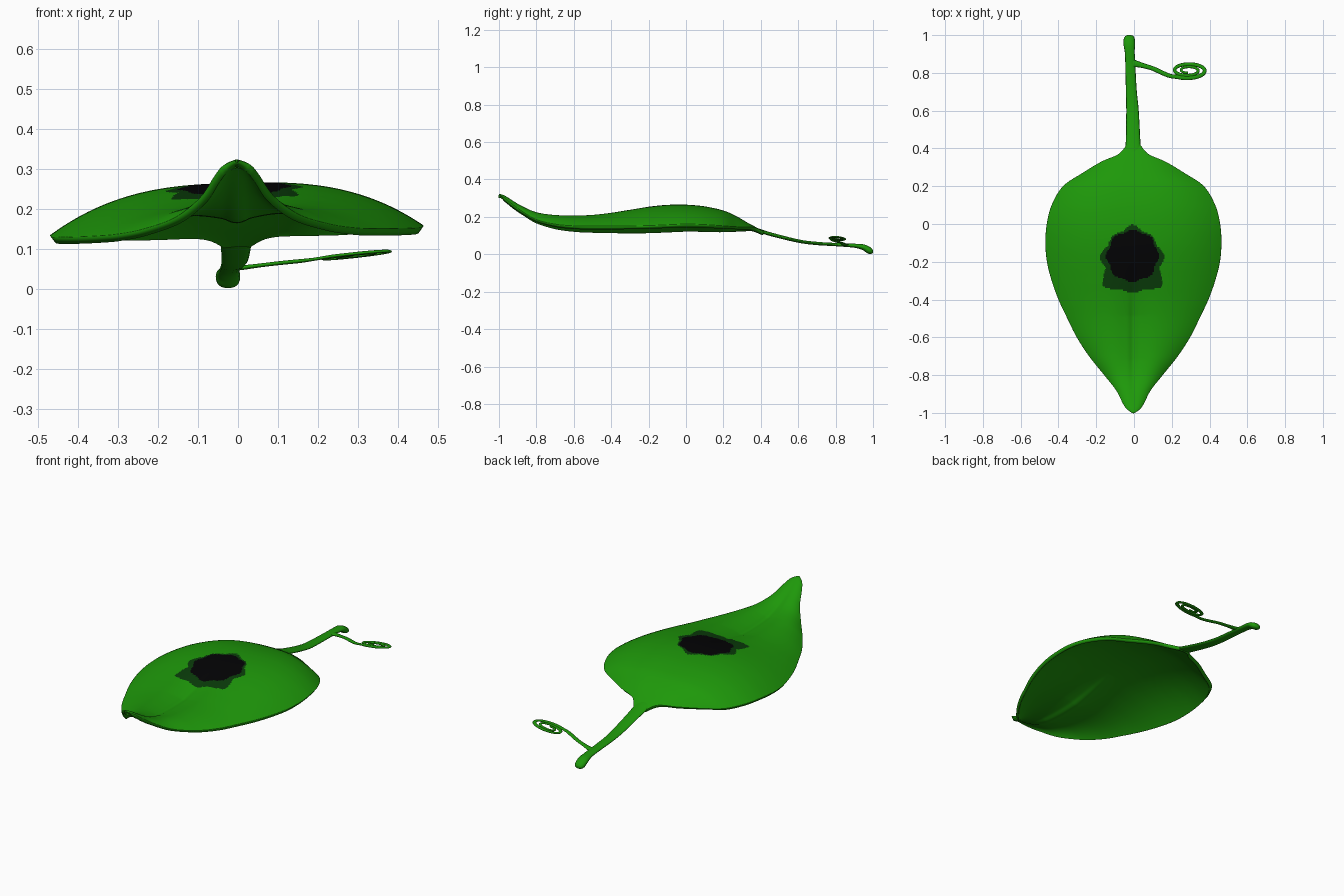
import bpy, bmesh, math
from mathutils import Vector

if "Cube" in bpy.data.objects:
    bpy.data.objects.remove(bpy.data.objects["Cube"])


def material(name, rgb):
    m = bpy.data.materials.new(name)
    m.diffuse_color = (*rgb, 1)
    m.use_nodes = True
    m.node_tree.nodes["Principled BSDF"].inputs["Base Color"].default_value = m.diffuse_color
    return m


green = material("leaf green", (0.013, 0.315, 0.003))
dark = material("dark green", (0.003, 0.046, 0.003))
black = material("black", (0.001, 0.001, 0.0015))


def spline(rows, steps):
    """Catmull-Rom through rows of numbers."""
    out = []
    for i in range(len(rows) - 1):
        a, b = rows[max(i - 1, 0)], rows[i]
        c, d = rows[i + 1], rows[min(i + 2, len(rows) - 1)]
        for k in range(steps):
            t = k / steps
            out.append([0.5 * (2 * q + (r - p) * t + (2 * p - 5 * q + 4 * r - s) * t * t
                               + (3 * q - p - 3 * r + s) * t ** 3)
                        for p, q, r, s in zip(a, b, c, d)])
    out.append(list(rows[-1]))
    return out


def finish(name, bm, mats):
    me = bpy.data.meshes.new(name)
    bm.normal_update()
    bm.to_mesh(me)
    bm.free()
    for m in mats:
        me.materials.append(m)
    ob = bpy.data.objects.new(name, me)
    bpy.context.collection.objects.link(ob)
    for p in me.polygons:
        p.use_smooth = True
    return ob


def tube(name, rows, n=14):
    """Flattened tube; rows are x, y, z, half width, half height."""
    bm = bmesh.new()
    rings = []
    for i, (x, y, z, w, h) in enumerate(rows):
        p0, p1 = rows[max(i - 1, 0)], rows[min(i + 1, len(rows) - 1)]
        tan = (Vector(p1[:3]) - Vector(p0[:3])).normalized()
        side = tan.cross(Vector((0, 0, 1))).normalized()
        up = side.cross(tan)
        rings.append([bm.verts.new(Vector((x, y, z)) + side * w * math.cos(a) + up * h * math.sin(a))
                      for a in (2 * math.pi * k / n for k in range(n))])
    for r0, r1 in zip(rings, rings[1:]):
        for k in range(n):
            bm.faces.new((r0[k], r0[(k + 1) % n], r1[(k + 1) % n], r1[k]))
    bm.faces.new(rings[0])
    bm.faces.new(rings[-1])
    bmesh.ops.recalc_face_normals(bm, faces=bm.faces)
    return finish(name, bm, [green])


# Leaf blade: y, half width, centre height, rim height
outline = [
    (-1.0, .008, .323, .320), (-.98, .035, .318, .308), (-.95, .056, .304, .284),
    (-.88, .092, .266, .232), (-.80, .155, .234, .182), (-.70, .235, .217, .155),
    (-.60, .300, .211, .144), (-.50, .350, .213, .141), (-.40, .397, .223, .140),
    (-.30, .433, .238, .140), (-.20, .458, .253, .141), (-.10, .466, .263, .145),
    (0, .459, .264, .149), (.10, .433, .255, .147), (.20, .373, .233, .142),
    (.27, .270, .203, .140), (.33, .170, .168, .142), (.37, .080, .147, .140),
    (.42, .036, .122, .119)]
bm = bmesh.new()
N = 190
grid = []
for y, w, zc, ze in spline(outline, 13):
    row = []
    for k in range(N + 1):
        u = math.sin((2 * k / N - 1) * math.pi / 2) * .5 + (2 * k / N - 1) * .5
        x = u * w
        z = zc + (ze - zc) * abs(u) ** 2.8 + .012 * x / .46
        # midrib groove on the front half
        fade = max(0, min(1, (-.2 - y) * 3.5, (y + .97) * 4))
        z -= fade * (.018 * math.exp(-(x / .08) ** 2) + .009 * math.exp(-(x / .02) ** 2))
        row.append(bm.verts.new((x - .003, y, z)))
    grid.append(row)
for r0, r1 in zip(grid, grid[1:]):
    for k in range(N):
        bm.faces.new((r0[k], r0[k + 1], r1[k + 1], r1[k]))

# Painted star patch: (angle, radius) corners, black disc inside
star = [(0, .17), (22, .14), (45, .15), (68, .14), (90, .17), (112, .14), (135, .15),
        (158, .14), (180, .175), (205, .155), (226, .225), (250, .185), (270, .195),
        (290, .185), (314, .225), (335, .155), (360, .17)]


def star_radius(deg):
    for (a0, r0), (a1, r1) in zip(star, star[1:]):
        if deg <= a1:
            return r0 + (r1 - r0) * (deg - a0) / (a1 - a0)


for f in bm.faces:
    c = f.calc_center_median()
    dx, dy = c.x + .008, c.y + .17
    r, ang = math.hypot(dx, dy), math.degrees(math.atan2(dy, dx)) % 360
    if r < .135 + .006 * math.cos(math.radians(ang * 8)):
        f.material_index = 2
    elif r < star_radius(ang):
        f.material_index = 1
leaf = finish("leaf_blade", bm, [green, dark, black])
sol = leaf.modifiers.new("thickness", "SOLIDIFY")
sol.thickness = .02
sol.offset = -1
sol.material_offset = -2   # underside stays green

# Stem
tube("stem", spline([
    (-.005, .35, .145, .035, .005), (-.005, .38, .132, .042, .009), (-.005, .45, .108, .038, .010),
    (-.008, .60, .071, .033, .009), (-.014, .70, .058, .029, .009), (-.018, .80, .052, .027, .009),
    (-.022, .90, .046, .026, .011), (-.025, .95, .037, .030, .016), (-.025, .98, .020, .029, .018),
    (-.025, .995, .012, .020, .011), (-.025, 1.0, .010, .004, .003)], 6))

# Curled tendril: lead-in and an inward spiral
path = [(-.02, .85, .050, .026, .006), (.01, .848, .053, .018, .006), (.05, .838, .058, .013, .005),
        (.10, .823, .064, .012, .005), (.15, .800, .069, .012, .005), (.19, .784, .074, .011, .004)]
TURNS = 2.1
for i in range(41):
    t = i / 40
    a = math.radians(-125 + 360 * TURNS * t)
    s = 1 - .72 * t
    x, y = .286 + .1 * s * math.cos(a), .813 + .042 * s * math.sin(a)
    path.append((x, y, .052 + .11 * x - .1 * (y - .813), .011 - .005 * t, .004))
tube("tendril", spline(path, 3), 10)
